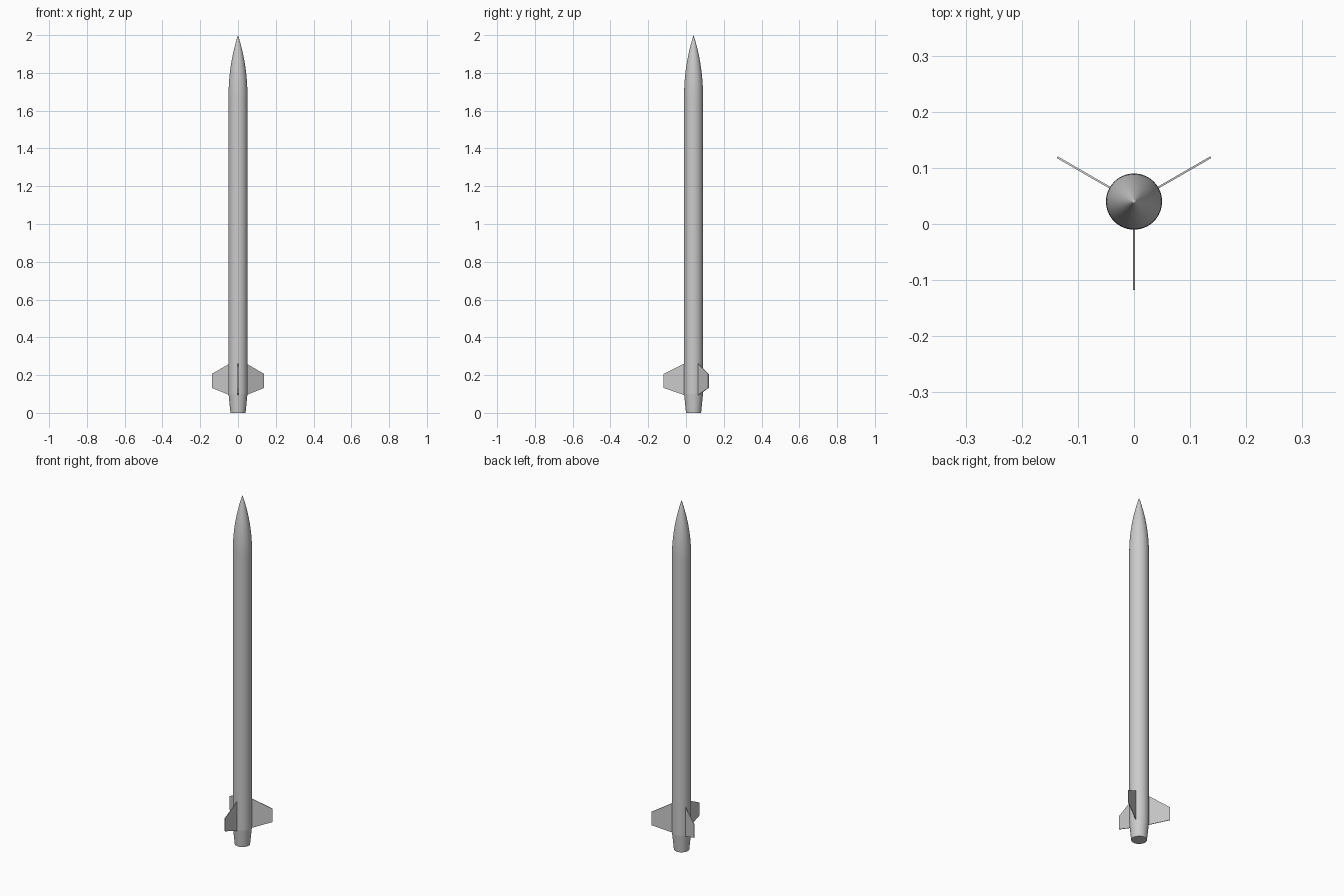
import bpy, bmesh, math
from mathutils import Matrix, Vector

if "Cube" in bpy.data.objects:
    bpy.data.objects.remove(bpy.data.objects["Cube"])

AXIS_Y = 0.04      # body axis offset that centres the three-fin footprint
R = 0.05           # body radius
SIDES = 64


def add_object(name, bm):
    bmesh.ops.recalc_face_normals(bm, faces=bm.faces)
    mesh = bpy.data.meshes.new(name)
    bm.to_mesh(mesh)
    bm.free()
    obj = bpy.data.objects.new(name, mesh)
    obj.location.y = AXIS_Y
    bpy.context.collection.objects.link(obj)
    return obj


def lathe(name, profile):
    """Revolve (radius, z) points around the body axis."""
    bm = bmesh.new()
    verts = [bm.verts.new((r, 0, z)) for r, z in profile]
    edges = [bm.edges.new(pair) for pair in zip(verts, verts[1:])]
    bmesh.ops.spin(bm, geom=verts + edges, cent=(0, 0, 0), axis=(0, 0, 1),
                   angle=math.tau, steps=SIDES)
    bmesh.ops.remove_doubles(bm, verts=bm.verts, dist=1e-5)
    obj = add_object(name, bm)
    bpy.ops.object.select_all(action='DESELECT')
    obj.select_set(True)
    bpy.context.view_layer.objects.active = obj
    bpy.ops.object.shade_smooth_by_angle(angle=math.radians(30))
    return obj


def fin(name, angle):
    """Thin trapezoid plate, root sunk slightly into the body."""
    outline = [(0.046, 0.093), (0.158, 0.132), (0.158, 0.207), (0.046, 0.263)]
    t = 0.0035
    bm = bmesh.new()
    face = bm.faces.new([bm.verts.new((x, -t / 2, z)) for x, z in outline])
    ext = bmesh.ops.extrude_face_region(bm, geom=[face])
    new = [g for g in ext['geom'] if isinstance(g, bmesh.types.BMVert)]
    bmesh.ops.translate(bm, verts=new, vec=Vector((0, t, 0)))
    bmesh.ops.rotate(bm, verts=bm.verts, cent=(0, 0, 0),
                     matrix=Matrix.Rotation(math.radians(angle), 3, 'Z'))
    return add_object(name, bm)


# tapered tail with closed base, and straight body tube
lathe("tail_cone", [(0, 0), (0.04, 0), (R, 0.1)])
lathe("body_tube", [(R, 0.1), (R, 1.68)])

# tangent ogive nose
L = 0.32
rho = (R * R + L * L) / (2 * R)
nose = []
for i in range(25):
    h = L * i / 24
    nose.append((max(0.0, math.sqrt(rho * rho - h * h) + R - rho), 1.68 + h))
nose[-1] = (0, 2.0)
lathe("nose_cone", nose)

# three fins, one facing front
for n, a in (("fin_front", -90), ("fin_right", 30), ("fin_left", 150)):
    fin(n, a)
